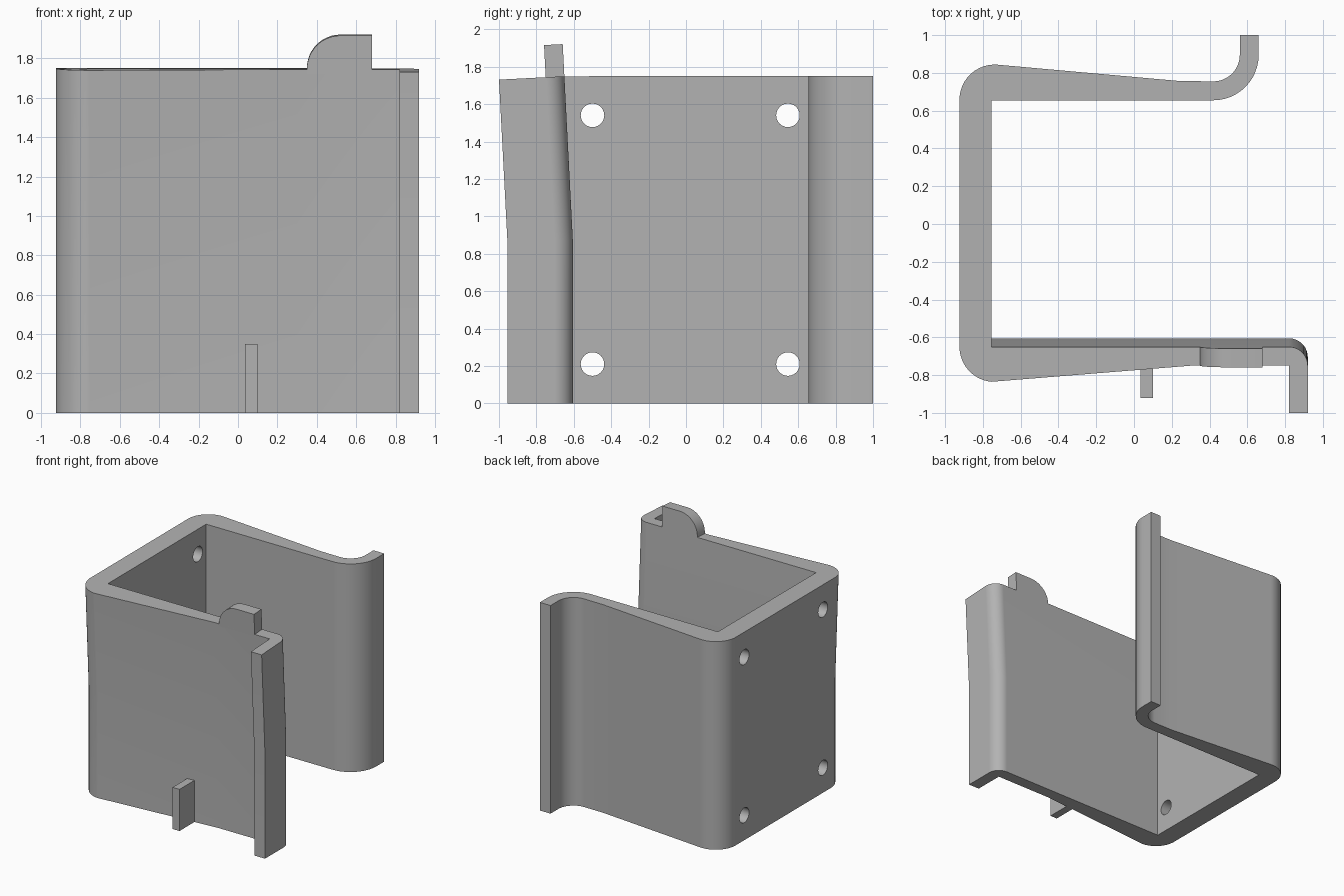
import bpy, bmesh, math
from mathutils import Matrix, Vector

if "Cube" in bpy.data.objects:
    bpy.data.objects.remove(bpy.data.objects["Cube"])

HEIGHT, HINGE_Z, HINGE_Y = 1.75, 0.87, -0.605
TILT = Matrix.Rotation(math.radians(2.95), 3, 'X')

grey = bpy.data.materials.new("plain_grey")
grey.use_nodes = True
grey.diffuse_color = (0.45, 0.45, 0.45, 1)
grey.node_tree.nodes["Principled BSDF"].inputs["Base Color"].default_value = grey.diffuse_color


def arc(cx, cy, r, start, end, steps=12):
    angles = [math.radians(start + (end - start) * i / steps) for i in range(steps + 1)]
    return [(cx + r * math.cos(a), cy + r * math.sin(a)) for a in angles]


def prism(name, rings):
    """Skin a stack of matching outlines and cap both ends."""
    bm = bmesh.new()
    loops = [[bm.verts.new(p) for p in ring] for ring in rings]
    for low, high in zip(loops, loops[1:]):
        for i in range(len(low)):
            j = (i + 1) % len(low)
            bm.faces.new((low[i], low[j], high[j], high[i]))
    bm.faces.new(loops[0][::-1])
    bm.faces.new(loops[-1])
    bmesh.ops.recalc_face_normals(bm, faces=bm.faces)
    mesh = bpy.data.meshes.new(name)
    bm.to_mesh(mesh)
    bm.free()
    mesh.materials.append(grey)
    obj = bpy.data.objects.new(name, mesh)
    bpy.context.collection.objects.link(obj)
    return obj


def lean_forward(obj):
    """Tilt the upper half of the front flange outward about its hinge line."""
    hinge = Vector((0, HINGE_Y, HINGE_Z))
    for v in obj.data.vertices:
        if v.co.y < HINGE_Y + 0.001 and v.co.z > HINGE_Z + 0.01:
            v.co = hinge + TILT @ (v.co - hinge)


def smooth(obj):
    bpy.ops.object.select_all(action='DESELECT')
    obj.select_set(True)
    bpy.context.view_layer.objects.active = obj
    bpy.ops.object.shade_smooth_by_angle(angle=math.radians(25))


# Channel outline: back flange with curled lip, side wall, front flange with hook
outline = (
    [(-0.755, HINGE_Y), (-0.755, 0.655)]
    + arc(0.42, 0.895, 0.24, -90, 0)
    + [(0.66, 1.0), (0.56, 1.0)]
    + arc(0.42, 0.895, 0.14, 0, -90)
    + [(0.24, 0.757)]
    + arc(-0.738, 0.658, 0.186, 85, 180)
    + arc(-0.738, HINGE_Y, 0.186, 180, 265)
    + [(0.3, -0.705), (0.82, -0.705), (0.82, -0.955), (0.92, -0.955)]
    + arc(0.82, -0.705, 0.1, 0, 90)
)
bracket = prism("bracket_channel",
                [[(x, y, z) for x, y in outline] for z in (0, HINGE_Z, HEIGHT)])
lean_forward(bracket)

# Screw holes through the side wall
for y in (-0.5, 0.545):
    for z in (0.21, 1.54):
        rings = [[(x, y + a, z + b) for a, b in arc(0, 0, 0.063, 0, 345, 23)]
                 for x in (-1.0, -0.7)]
        cutter = prism("hole_cutter", rings)
        cutter.hide_render = True
        cut = bracket.modifiers.new("screw_hole", 'BOOLEAN')
        cut.operation, cut.solver, cut.object = 'DIFFERENCE', 'EXACT', cutter
        bpy.context.view_layer.objects.active = bracket
        bpy.ops.object.modifier_apply(modifier=cut.name)
        bpy.data.objects.remove(cutter)
smooth(bracket)
normals = bracket.modifiers.new("even_shading", 'WEIGHTED_NORMAL')
normals.keep_sharp = True

# Rounded tab standing on the front flange
tab_outline = [(0.68, HEIGHT - 0.02), (0.68, 1.922)] + arc(0.52, 1.752, 0.17, 90, 180) \
    + [(0.35, HEIGHT - 0.02)]
tab = prism("top_tab", [[(x, y, z) for x, z in tab_outline] for y in (-0.705, HINGE_Y)])
lean_forward(tab)
smooth(tab)

# Small rib low on the front face
rib_outline = [(0.035, -0.92), (0.10, -0.92), (0.10, -0.69), (0.035, -0.69)]
prism("front_rib", [[(x, y, z) for x, y in rib_outline] for z in (0, 0.35)])
